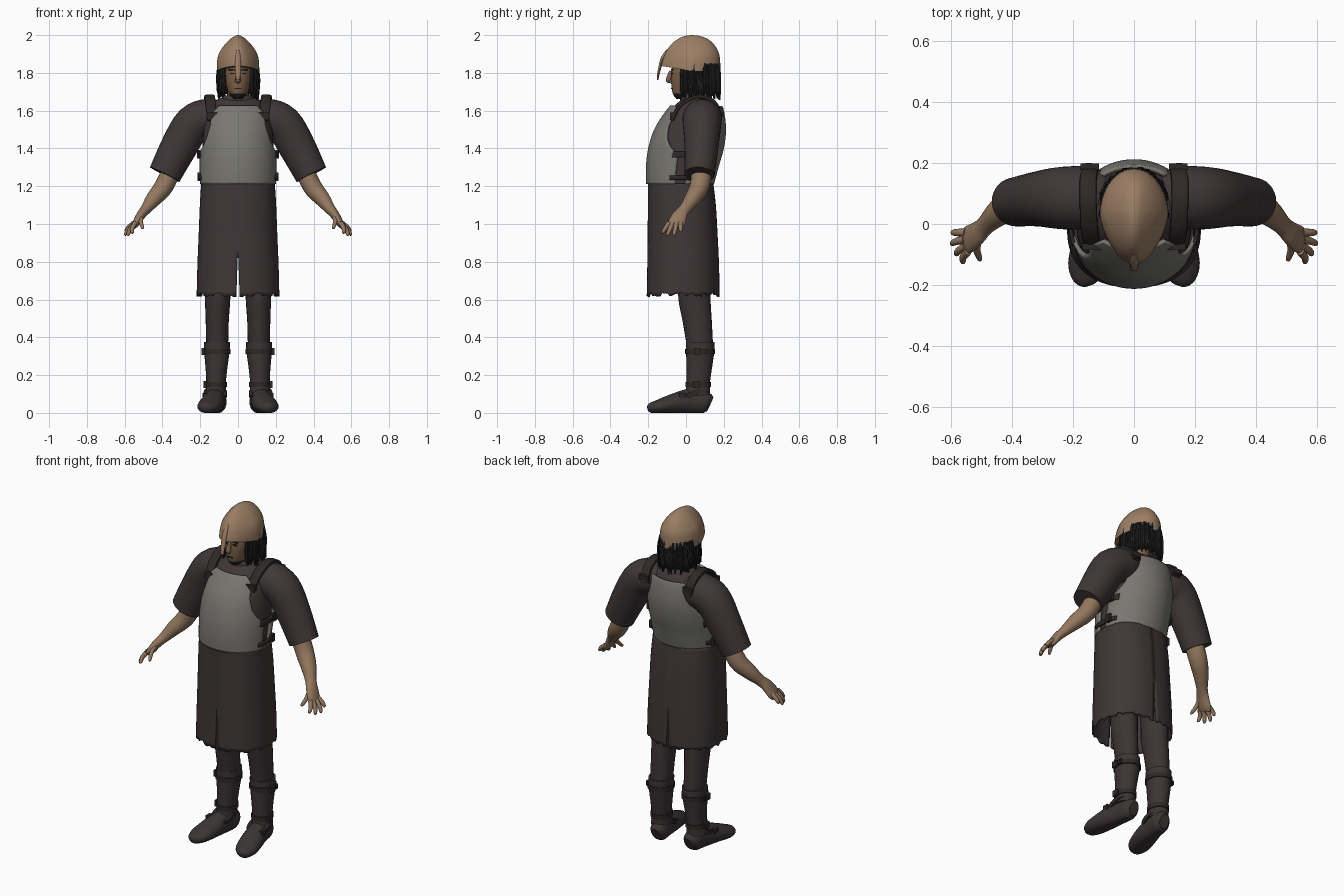
import bpy, bmesh, random
from math import sin, cos, pi, asin
from mathutils import Vector

random.seed(4)
if "Cube" in bpy.data.objects:
    bpy.data.objects.remove(bpy.data.objects["Cube"])

X, Y, Z = Vector((1, 0, 0)), Vector((0, 1, 0)), Vector((0, 0, 1))


def material(name, *rgb):
    m = bpy.data.materials.new(name)
    m.use_nodes = True
    m.diffuse_color = (*rgb, 1)
    m.node_tree.nodes["Principled BSDF"].inputs["Base Color"].default_value = (*rgb, 1)
    return m


CLOTH = material("dark cloth", .05, .037, .038)
LEATHER = material("dark leather", .045, .034, .035)
STRAP = material("strap leather", .028, .021, .021)
STEEL = material("grey steel", .19, .185, .165)
BRONZE = material("tan metal", .33, .21, .13)
SKIN = material("skin", .29, .185, .115)
FACE = material("face skin", .21, .12, .07)
HAIR = material("black hair", .014, .013, .014)


def finish(name, bm, mat, mirror=False, thick=0):
    """Turn a bmesh into a smooth shaded object, optionally mirrored or thickened."""
    bmesh.ops.recalc_face_normals(bm, faces=bm.faces)
    me = bpy.data.meshes.new(name)
    bm.to_mesh(me)
    bm.free()
    me.materials.append(mat)
    ob = bpy.data.objects.new(name, me)
    bpy.context.collection.objects.link(ob)
    bpy.ops.object.select_all(action='DESELECT')
    ob.select_set(True)
    bpy.context.view_layer.objects.active = ob
    bpy.ops.object.shade_smooth_by_angle(angle=.8)
    if thick:
        mod = ob.modifiers.new("thickness", 'SOLIDIFY')
        mod.thickness, mod.offset = thick, 0
    if mirror:
        ob.modifiers.new("mirror", 'MIRROR')
    return ob


def skin_rows(bm, rows, closed=True):
    """Bridge rows of points with quads; closed rows also get end caps."""
    vs = [[bm.verts.new(p) for p in r] for r in rows]
    n = len(vs[0])
    for a, b in zip(vs, vs[1:]):
        for i in range(n if closed else n - 1):
            j = (i + 1) % n
            bm.faces.new((a[i], a[j], b[j], b[i]))
    if closed:
        bm.faces.new(vs[0])
        bm.faces.new(vs[-1])


def spline(pts, k=4):
    out = []
    for i in range(len(pts) - 1):
        quad = [pts[max(0, min(len(pts) - 1, i + d))] for d in (-1, 0, 1, 2)]
        for s in range(k):
            t = s / k
            out.append(tuple(b + t / 2 * (c - a + t * (2 * a - 5 * b + 4 * c - d + t * (3 * (b - c) + d - a)))
                             for a, b, c, d in zip(*quad)))
    return out + [tuple(pts[-1])]


def power(v, p):
    return abs(v) ** p * (1 if v > 0 else -1)


def ring(c, ru, rv, angles, u=X, v=Y, p=1, pinch=0):
    """Points round an ellipse; angle zero points towards -v."""
    return [Vector(c) + u * ru * power(sin(a), p) * (1 - pinch * max(0, cos(a)))
            - v * rv * power(cos(a), p) for a in angles]


def turn(n):
    return [2 * pi * i / n for i in range(n)]


def span(a, b, n):
    return [a + (b - a) * i / n for i in range(n + 1)]


def stack(name, rings, mat, n=32, mirror=False, p=1, pinch=0, k=4):
    """Horizontal rings (x, y, z, rx, ry)."""
    bm = bmesh.new()
    skin_rows(bm, [ring(r[:3], r[3], r[4], turn(n), p=p, pinch=pinch) for r in spline(rings, k)])
    return finish(name, bm, mat, mirror)


def add_tube(bm, rings, ref=Y, n=20, p=1, k=4, floor=None):
    """Rings square to a path; the second radius lies along ref."""
    rs = spline(rings, k)
    rows = []
    for i, r in enumerate(rs):
        t = (Vector(rs[min(i + 1, len(rs) - 1)][:3]) - Vector(rs[max(i - 1, 0)][:3])).normalized()
        v = (ref - t * ref.dot(t)).normalized()
        rows.append(ring(r[:3], r[3], r[4], turn(n), t.cross(v), v, p))
        if floor is not None:
            for q in rows[-1]:
                q.z = max(q.z, floor)
    skin_rows(bm, rows)


def tube(name, rings, mat, mirror=False, **kw):
    bm = bmesh.new()
    add_tube(bm, rings, **kw)
    return finish(name, bm, mat, mirror)


def boxes(name, items, mat, mirror=True):
    """Small blocks given as (centre, size)."""
    bm = bmesh.new()
    for loc, size in items:
        for v in bmesh.ops.create_cube(bm, size=1)["verts"]:
            v.co = Vector([c * s + o for c, s, o in zip(v.co, size, loc)])
    return finish(name, bm, mat, mirror)


# Torso and plates that follow it
TORSO = [(0, -.035, 1.18, .182, .155), (0, -.02, 1.3, .186, .172), (0, 0, 1.4, .188, .18),
         (0, .022, 1.5, .182, .17), (0, .048, 1.6, .165, .132), (0, .06, 1.65, .125, .095), (0, .06, 1.67, .08, .07)]
stack("tunic_torso", TORSO, CLOTH, 40)
DENSE = spline(TORSO, 12)


def torso_arc(z, half, middle, out):
    r = min(DENSE, key=lambda d: abs(d[2] - z))
    return ring(r[:3], r[3] + out, r[4] + out, span(middle - half, middle + half, 28))


def plate_half_angle(z):
    outline = [(1.2, .99), (1.37, .985), (1.41, .9), (1.45, .82), (1.52, .74), (1.58, .74), (1.62, .6), (1.66, .45)]
    for (z0, a), (z1, b) in zip(outline, outline[1:]):
        if z <= z1:
            return asin(a + (b - a) * (z - z0) / (z1 - z0))
    return asin(.45)


levels = [d[2] for d in DENSE if 1.205 < d[2] < 1.625]
for name, middle in (("breast_plate", 0), ("back_plate", pi)):
    bm = bmesh.new()
    skin_rows(bm, [torso_arc(z, plate_half_angle(z), middle, .013) for z in levels], False)
    finish(name, bm, STEEL, thick=.014)

bm = bmesh.new()
for low in (1.23, 1.35):
    skin_rows(bm, [torso_arc(z, .42, pi / 2 + .1, .019) for z in levels if low < z < low + .035], False)
finish("side_straps", bm, STRAP, True, .012)
boxes("side_buckles", [((.205, .03, 1.25), (.018, .03, .045)), ((.207, .05, 1.37), (.018, .03, .045))], STRAP)
tube("shoulder_straps", [(.135, -.075, 1.55, .01, .026), (.145, -.028, 1.63, .01, .028), (.15, .06, 1.675, .01, .028),
                         (.15, .145, 1.65, .01, .028), (.14, .19, 1.57, .01, .026)], STRAP, True, ref=X, n=12, p=.5)
boxes("shoulder_buckles", [((.138, -.072, 1.575), (.06, .025, .03)), ((.145, .188, 1.6), (.06, .02, .03))], STRAP)
stack("collar", [(0, .055, 1.62, .1, .09), (0, .05, 1.655, .09, .082), (0, .045, 1.68, .075, .07)], CLOTH)

# Skirt halves with a slit at front and back and a ragged hem
bm = bmesh.new()
rows = []
for x, y, z, rx, ry in spline([(0, -.028, 1.215, .19, .168), (0, -.022, 1.1, .197, .175), (0, -.018, .95, .203, .18),
                               (0, -.015, .78, .21, .185), (0, -.015, .625, .214, .188)], 6):
    gap = .1 * max(0, .85 - z)
    rows.append(ring((x, y, z), rx, ry, span(gap, pi - gap, 48), p=.85))
for q in rows[-1]:
    q.z += random.uniform(-.012, .012)
skin_rows(bm, rows, False)
finish("skirt", bm, CLOTH, True, .01)
stack("waist_band", [(0, -.03, 1.19, .188, .167), (0, -.03, 1.215, .19, .169)], STRAP, 40)

# Sleeves, forearms and hands
tube("sleeves", [(.07, .08, 1.57, .07, .08), (.15, .085, 1.565, .098, .102), (.238, .085, 1.53, .1, .102),
                 (.312, .082, 1.41, .097, .09), (.388, .072, 1.262, .087, .08)], CLOTH, True, n=32)
tube("forearms", [(.34, .085, 1.31, .05, .055), (.392, .072, 1.2, .05, .052), (.445, .035, 1.135, .042, .043),
                  (.487, -.005, 1.08, .029, .032), (.515, -.032, 1.045, .024, .04), (.54, -.05, 1.005, .019, .046),
                  (.553, -.06, .985, .012, .04)], SKIN, True)
bm = bmesh.new()
for base, tip in (((.545, -.09, 1.005), (.562, -.127, .95)), ((.55, -.073, 1.0), (.585, -.1, .938)),
                  ((.553, -.05, 1.0), (.6, -.065, .94)), ((.55, -.028, 1.005), (.598, -.028, .96)),
                  ((.512, -.05, 1.05), (.505, -.12, .975))):
    a, b = Vector(base), Vector(tip)
    add_tube(bm, [(*a, .014, .014), (*(a.lerp(b, .5) + X * .006), .012, .012), (*a.lerp(b, .9), .009, .009),
                  (*b, .003, .003)], n=10)
finish("fingers", bm, SKIN, True)

# Legs and boots
stack("trousers", [(.1, .045, .85, .085, .09), (.108, .045, .7, .07, .086), (.108, .045, .6, .067, .085),
                   (.11, .06, .48, .061, .077), (.11, .073, .36, .058, .07)], LEATHER, 24, True)
stack("boot_shafts", [(.111, .075, .375, .068, .075), (.112, .075, .32, .067, .074), (.114, .07, .24, .058, .068),
                      (.116, .065, .16, .052, .062), (.118, .06, .09, .055, .066)], LEATHER, 28, True)
tube("boot_feet", [(.108, .128, .045, .03, .04), (.11, .1, .055, .05, .06), (.12, .03, .062, .053, .068),
                   (.137, -.06, .05, .064, .054), (.155, -.14, .034, .062, .038), (.165, -.185, .026, .04, .028),
                   (.168, -.202, .022, .014, .014)], LEATHER, True, ref=Z, n=24, floor=0)
bm = bmesh.new()
for x, y, z, rx, ry in ((.112, .075, .325, .072, .079), (.116, .065, .15, .057, .067)):
    skin_rows(bm, [ring((x, y, z + d), rx, ry, turn(28)) for d in (-.013, .013)])
skin_rows(bm, [ring((.12, .035 - d, .1 + d), .062, .085, turn(28), v=Vector((0, .9, .4))) for d in (-.01, .01)])
finish("boot_straps", bm, STRAP, True)
boxes("boot_buckles", [((.184, .06, .325), (.018, .035, .036)), ((.174, .055, .15), (.018, .035, .036)),
                       ((.178, -.02, .09), (.02, .035, .03)), ((.184, .1, .325), (.012, .02, .028))], STRAP)

# Head with a dark beard on the chin
stack("neck", [(0, .04, 1.6, .06, .06), (0, .04, 1.78, .055, .06)], FACE, 20)
head = stack("head", [(0, -.012, 1.663, .025, .04), (0, -.006, 1.69, .047, .064), (0, .004, 1.74, .064, .082),
                      (0, .012, 1.8, .073, .09), (0, .02, 1.87, .07, .09)], FACE, 32)
head.data.materials.append(HAIR)
for f in head.data.polygons:
    f.material_index = int(f.center.z < 1.69)
tube("nose", [(0, -.078, 1.81, .01, .009), (0, -.088, 1.78, .013, .012), (0, -.093, 1.76, .013, .016),
              (0, -.08, 1.75, .006, .01)], FACE, ref=X, n=12)
boxes("eyes_and_brows", [((.03, -.074, 1.797), (.022, .009, .007)), ((.032, -.074, 1.816), (.036, .009, .009))], HAIR)
boxes("mouth", [((0, -.075, 1.718), (.036, .009, .005))], HAIR, False)

# Hair: an inner shell and hanging locks
bm = bmesh.new()
skin_rows(bm, [ring((0, .06, z), r, r + .012, span(.95, 2 * pi - .95, 40))
               for z, r in ((1.85, .09), (1.78, .094), (1.72, .096), (1.69, .094))], False)
finish("hair_shell", bm, HAIR, thick=.016)
bm = bmesh.new()
for a in span(.8, 2 * pi - .8, 46):
    r = random.uniform(.094, .102)
    low = random.uniform(1.655, 1.695)
    pts = []
    for z, size, grow in ((1.85, .009, 0), (1.78, .012, .004), (1.72, .011, .005), (low, .003, .009)):
        s = r + grow
        pts.append((s * sin(a) + random.uniform(-.004, .004), .06 - (s + .012) * cos(a), z, size, size))
    add_tube(bm, pts, n=7, k=3)
finish("hair_locks", bm, HAIR)

# Helmet: pointed towards the front, rim lifted over the brow
helmet = stack("helmet", [(0, .025, 1.815, .112, .157), (0, .028, 1.86, .111, .153), (0, .032, 1.905, .1, .142),
                          (0, .035, 1.95, .07, .114), (0, .036, 1.98, .04, .078), (0, .033, 1.995, .018, .04),
                          (0, .03, 2.0, .003, .006)], BRONZE, 48, pinch=.25)
for v in helmet.data.vertices:
    v.co.z += max(0, 1.87 - v.co.z) * max(-.1, -v.co.y * 3)
tube("nose_guard", [(0, -.095, 1.925, .005, .006), (0, -.124, 1.88, .009, .014), (0, -.138, 1.83, .008, .015),
                    (0, -.147, 1.79, .006, .013), (0, -.15, 1.762, .004, .009)], BRONZE, ref=X, n=12)
